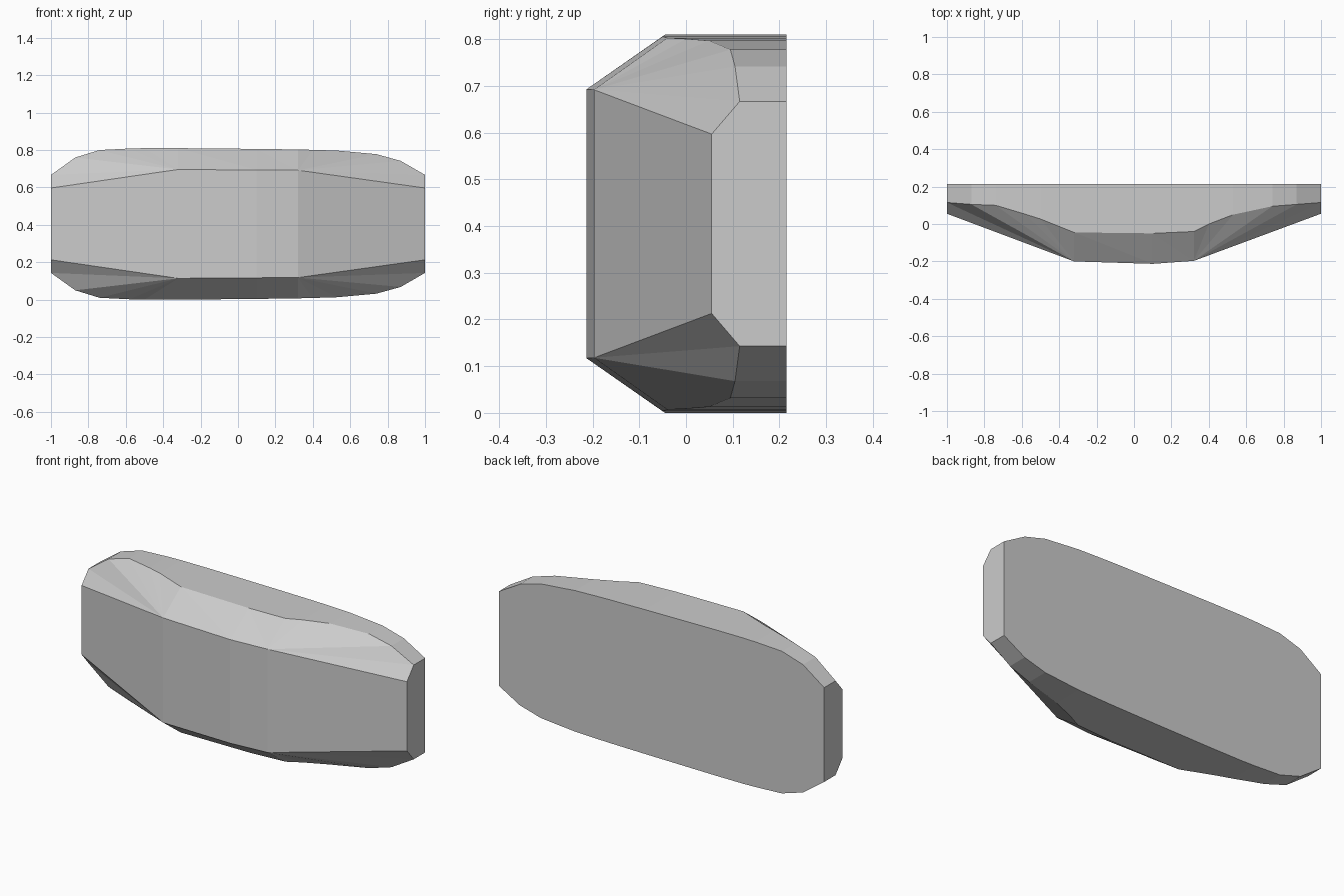
import bpy, bmesh

if "Cube" in bpy.data.objects:
    bpy.data.objects.remove(bpy.data.objects["Cube"])

BACK_Y = 0.215
MID_Z = 0.405

# Upper rim (where the straight wall meets the bevel), left to right
RIM = [(-1, .115, .667), (-.87, .105, .76), (-.74, .10, .80), (-.58, .052, .808),
       (-.50, .027, .81), (-.32, -.045, .81), (.10, -.05, .806), (.32, -.04, .803),
       (.40, 0, .801), (.53, .05, .797), (.74, .095, .778), (.87, .105, .742),
       (1, .115, .667)]
# Upper edge of the front face, left to right
RIDGE = [(-1, .055, .597), (-.32, -.20, .696), (.10, -.213, .693),
         (.32, -.197, .692), (1, .055, .597)]
# Ridge point that each rim point fans into
FAN = [0, 1, 1, 1, 1, 1, 2, 3, 3, 3, 3, 3, 4]

bm = bmesh.new()


def row(points, flip, y=None):
    return [bm.verts.new((px, py if y is None else y,
                          2 * MID_Z - pz if flip else pz)) for px, py, pz in points]


def half(flip):
    back, rim, ridge = row(RIM, flip, BACK_Y), row(RIM, flip), row(RIDGE, flip)
    for i in range(len(rim) - 1):
        # straight wall, then faceted bevel
        bm.faces.new((back[i], back[i + 1], rim[i + 1], rim[i]))
        a, b = FAN[i], FAN[i + 1]
        if i == len(rim) - 2:
            bm.faces.new((rim[i], rim[i + 1], ridge[a]))
            bm.faces.new((rim[i + 1], ridge[b], ridge[a]))
        else:
            bm.faces.new((rim[i], rim[i + 1], ridge[b]))
            if a != b:
                bm.faces.new((rim[i], ridge[b], ridge[a]))
    return back, rim, ridge


top, bottom = half(False), half(True)

# Front face strips
for i in range(len(RIDGE) - 1):
    bm.faces.new((top[2][i], top[2][i + 1], bottom[2][i + 1], bottom[2][i]))
# Flat end faces
for e in (0, -1):
    bm.faces.new([r[e] for r in top] + [r[e] for r in reversed(bottom)])
# Flat back
bm.faces.new(top[0] + bottom[0][::-1])

bmesh.ops.recalc_face_normals(bm, faces=bm.faces[:])
mesh = bpy.data.meshes.new("faceted_block")
bm.to_mesh(mesh)
bm.free()
block = bpy.data.objects.new("faceted_block", mesh)
bpy.context.collection.objects.link(block)
